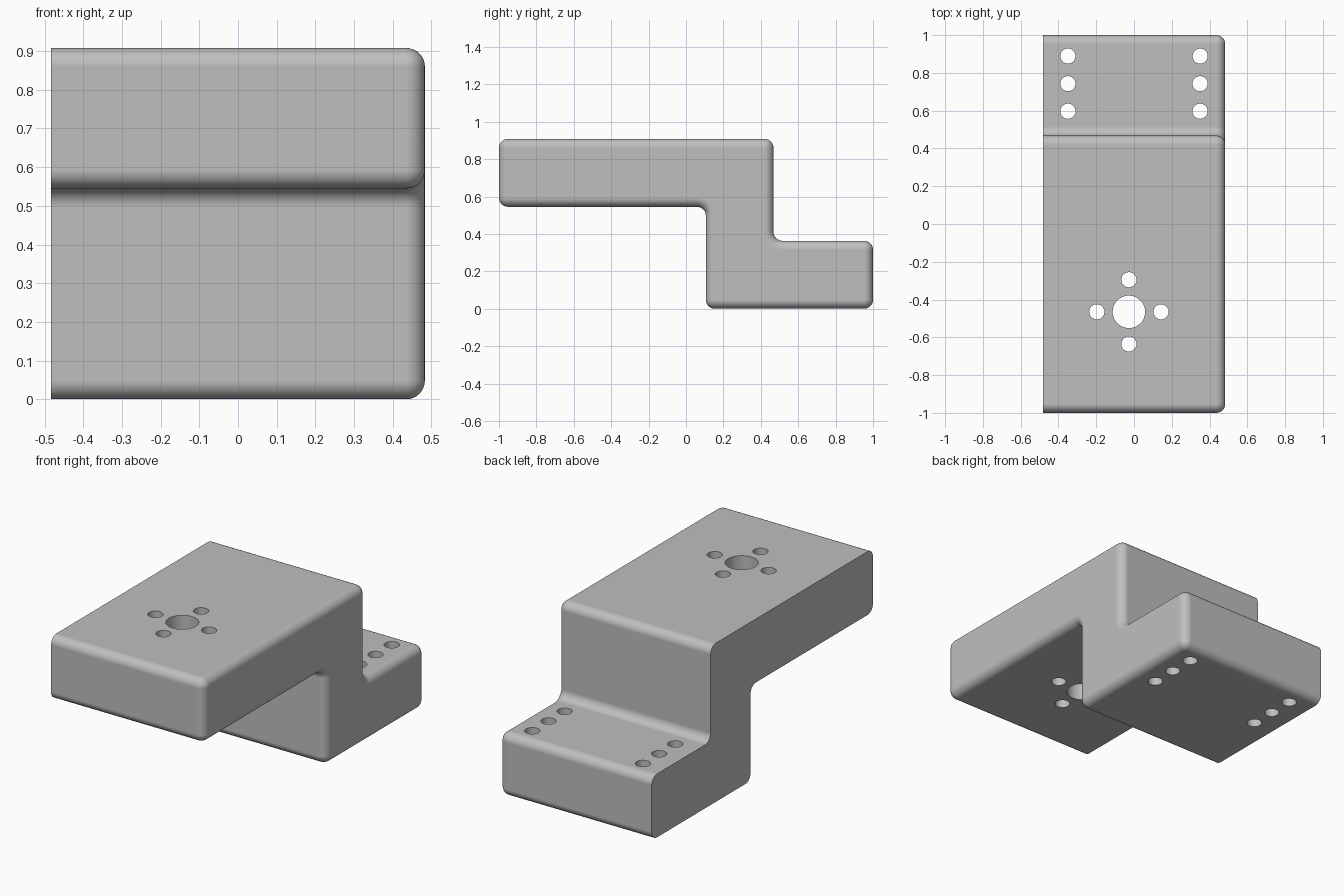
import bpy, bmesh, math
from mathutils import Vector, Matrix

if "Cube" in bpy.data.objects:
    bpy.data.objects.remove(bpy.data.objects["Cube"], do_unlink=True)

HALF_WIDTH = 0.483
RADIUS = 0.048
STEPS = 8

# Stepped side profile as (y, z) corners, counter-clockwise
PROFILE = [Vector(p) for p in (
    (-1, 0.545), (0.106, 0.545), (0.106, 0), (1, 0),
    (1, 0.363), (0.468, 0.363), (0.468, 0.908), (-1, 0.908))]


def profile_ring(bm, x, inset):
    """Vertices of the filleted profile, moved inward by the inset."""
    ring = []
    for i, corner in enumerate(PROFILE):
        into = (corner - PROFILE[i - 1]).normalized()
        out = (PROFILE[(i + 1) % len(PROFILE)] - corner).normalized()
        convex = into.x * out.y - into.y * out.x > 0
        centre = corner + RADIUS * (out - into)
        size = RADIUS - inset if convex else RADIUS + inset
        for s in range(STEPS + 1):
            a = math.pi / 2 * s / STEPS
            p = centre + size * (into * math.sin(a) - out * math.cos(a))
            ring.append(bm.verts.new((x, p.x, p.y)))
    return ring


def new_object(name, bm):
    mesh = bpy.data.meshes.new(name)
    bm.to_mesh(mesh)
    bm.free()
    obj = bpy.data.objects.new(name, mesh)
    bpy.context.collection.objects.link(obj)
    return obj


# Bracket body: sharp on the right side, rounded rim on the left side
bm = bmesh.new()
rings = [profile_ring(bm, -HALF_WIDTH, 0)]
for s in range(STEPS + 1):
    t = math.pi / 2 * s / STEPS
    x = HALF_WIDTH - RADIUS + RADIUS * math.sin(t)
    rings.append(profile_ring(bm, x, RADIUS * (1 - math.cos(t))))
for a, b in zip(rings, rings[1:]):
    for i in range(len(a)):
        bm.faces.new((a[i - 1], a[i], b[i], b[i - 1]))
bm.faces.new(rings[0])
bm.faces.new(rings[-1])
bmesh.ops.remove_doubles(bm, verts=bm.verts, dist=1e-5)
bmesh.ops.recalc_face_normals(bm, faces=bm.faces)
bracket = new_object("stepped_bracket", bm)

# Holes: a shaft hole with four bolts, and two rows of mounting holes
CX, CY, PITCH = -0.027, -0.465, 0.17
holes = [(CX, CY, 0.086)]
holes += [(CX + dx * PITCH, CY + dy * PITCH, 0.04)
          for dx, dy in ((1, 0), (-1, 0), (0, 1), (0, -1))]
holes += [(x, 0.743 + k * 0.146, 0.04) for x in (-0.35, 0.35) for k in (-1, 0, 1)]

bm = bmesh.new()
for x, y, r in holes:
    bmesh.ops.create_cone(bm, cap_ends=True, segments=48, radius1=r, radius2=r,
                          depth=2, matrix=Matrix.Translation((x, y, 0.5)))
cutter = new_object("hole_cutter", bm)
cutter.hide_render = True

bpy.ops.object.select_all(action='DESELECT')
bracket.select_set(True)
bpy.context.view_layer.objects.active = bracket
cut = bracket.modifiers.new("holes", 'BOOLEAN')
cut.operation = 'DIFFERENCE'
cut.solver = 'EXACT'
cut.object = cutter
bpy.ops.object.modifier_apply(modifier=cut.name)
bpy.data.objects.remove(cutter, do_unlink=True)

# Single grey finish
grey = bpy.data.materials.new("plain_grey")
grey.use_nodes = True
colour = (0.52, 0.52, 0.52, 1)
grey.diffuse_color = colour
grey.node_tree.nodes["Principled BSDF"].inputs["Base Color"].default_value = colour
bracket.data.materials.clear()
bracket.data.materials.append(grey)
for face in bracket.data.polygons:
    face.material_index = 0

# Smooth fillets, crisp hole rims, flat large faces
bpy.ops.object.shade_smooth_by_angle(angle=math.radians(30))
weighted = bracket.modifiers.new("weighted_normals", 'WEIGHTED_NORMAL')
weighted.keep_sharp = True
